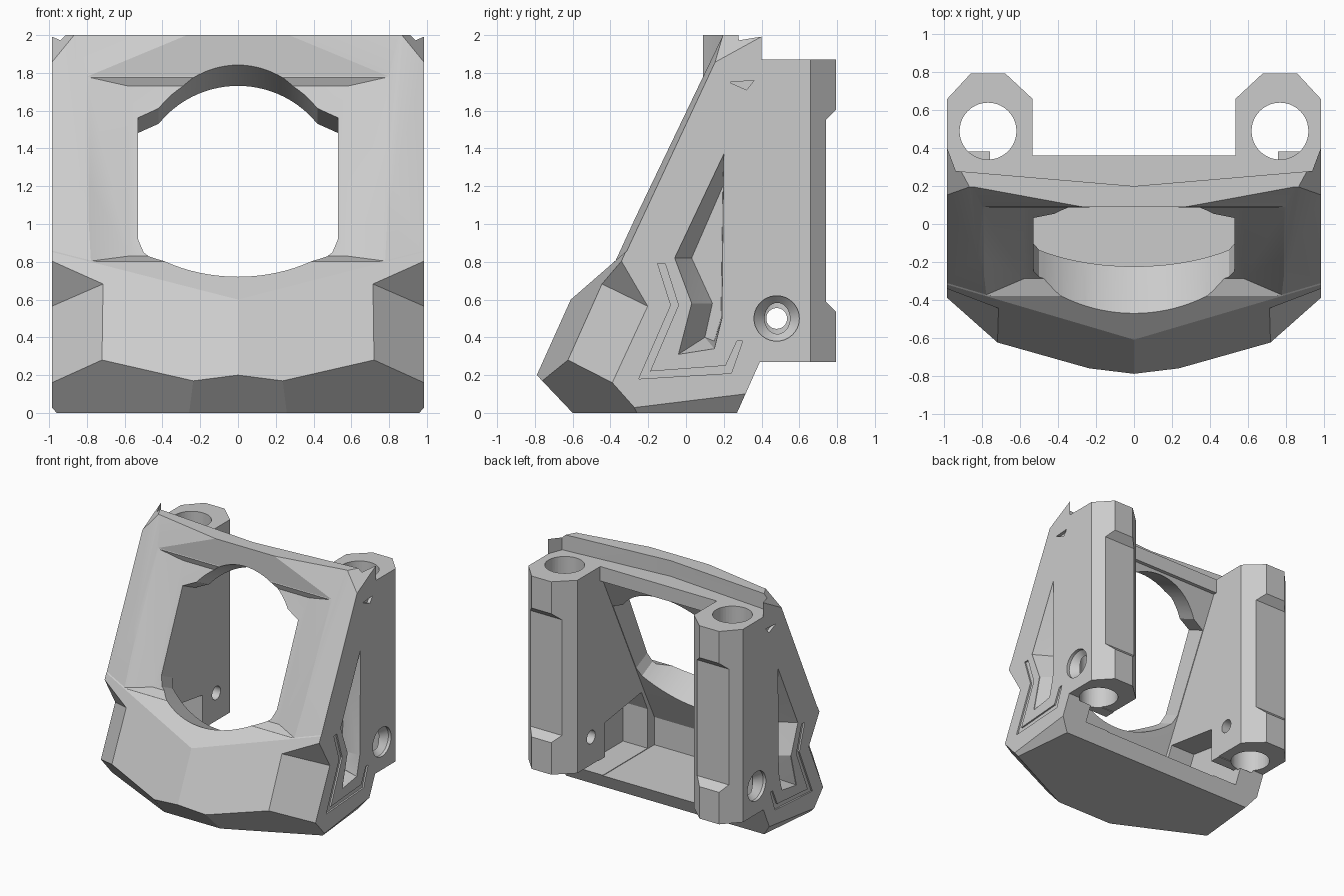
import bpy, bmesh
from math import sin, cos, asin, radians
from mathutils import Vector

if "Cube" in bpy.data.objects:
    bpy.data.objects.remove(bpy.data.objects["Cube"], do_unlink=True)

grey = bpy.data.materials.new("plain grey")
grey.use_nodes = True
grey.diffuse_color = (0.6, 0.6, 0.6, 1)
grey.node_tree.nodes["Principled BSDF"].inputs["Base Color"].default_value = (0.6, 0.6, 0.6, 1)


def finish(name, bm):
    bmesh.ops.triangulate(bm, faces=bm.faces[:])
    bmesh.ops.recalc_face_normals(bm, faces=bm.faces[:])
    mesh = bpy.data.meshes.new(name)
    bm.to_mesh(mesh)
    bm.free()
    mesh.materials.append(grey)
    ob = bpy.data.objects.new(name, mesh)
    bpy.context.collection.objects.link(ob)
    return ob


def solid(name, low, high, inside, planes, sx=1):
    """Box trimmed by planes, each given by three points; keeps the inside point."""
    bm = bmesh.new()
    bmesh.ops.create_cube(bm, size=1)
    for v in bm.verts:
        v.co = [(high if c > 0 else low)[i] for i, c in enumerate(v.co)]
    for plane in planes:
        a, b, c = map(Vector, plane)
        normal = (b - a).cross(c - a).normalized()
        if normal.dot(Vector(inside) - a) > 0:
            normal = -normal
        bmesh.ops.bisect_plane(bm, geom=bm.verts[:] + bm.edges[:] + bm.faces[:], dist=1e-5,
                               plane_co=a, plane_no=normal, clear_outer=True)
        rim = [e for e in bm.edges if e.is_boundary]
        if rim:
            bmesh.ops.holes_fill(bm, edges=rim, sides=0)
    bmesh.ops.remove_doubles(bm, verts=bm.verts[:], dist=1e-4)
    for v in bm.verts:
        v.co.x *= sx
    return finish(name, bm)


def loft(name, *rings):
    """Closed solid through matching outlines."""
    bm = bmesh.new()
    loops = [[bm.verts.new(p) for p in ring] for ring in rings]
    n = len(loops[0])
    bm.faces.new(loops[0])
    bm.faces.new(loops[-1][::-1])
    for a, b in zip(loops, loops[1:]):
        for i in range(n):
            j = (i + 1) % n
            bm.faces.new((a[i], b[i], b[j], a[j]))
    return finish(name, bm)


def volume(mesh):
    bm = bmesh.new()
    bm.from_mesh(mesh)
    size = abs(bm.calc_volume())
    bm.free()
    return size


def combine(target, tool, op="DIFFERENCE"):
    """Apply a boolean, with a second solver if the first one does not add or remove as it should."""
    before = volume(target.data)
    low, high = (0.5 * before, before - 1e-6) if op == "DIFFERENCE" else (before + 1e-6, 2.5 * before)
    for solver in ("MANIFOLD", "EXACT"):
        mod = target.modifiers.new("join", "BOOLEAN")
        mod.operation, mod.solver, mod.object = op, solver, tool
        graph = bpy.context.evaluated_depsgraph_get()
        mesh = bpy.data.meshes.new_from_object(target.evaluated_get(graph))
        target.modifiers.clear()
        if low < volume(mesh) < high:
            target.data = mesh
            break
    bpy.data.objects.remove(tool, do_unlink=True)


def across(outline, x):
    return [(x, y, z) for y, z in outline]


def flat(outline, z):
    return [(x, y, z) for x, y in outline]


def circle(a, b, r, n=40):
    return [(a + r * cos(radians(360 * i / n)), b + r * sin(radians(360 * i / n))) for i in range(n)]


def both(plane):
    return [plane, [(-x, y, z) for x, y, z in plane]]


def slope(z):
    return -0.38 + 0.48 * (z - 0.8)


# Sloping upper shell
front = [(-0.8, -0.38, 0.8), (0.8, -0.38, 0.8), (0, slope(2), 2)]
cheek = [(0.8, -0.38, 0.8), (0.985, -0.34, 0.8), (0.87, slope(2), 2)]
bow = [(0, -0.61, 0.6), (0, -0.79, 0.2), (0.72, -0.625, 0.28)]
inner_bow = [(x, y + 0.005, z) for x, y, z in bow]
tip = [(0.87, 0.2, 2), (0.985, 0.16, 1.86), (0.985, 0.42, 2.003)]
shell = solid("guard_shell", (-0.985, -0.9, 0.3), (0.985, 0.4, 2), (0, 0.2, 1),
              [front] + both(cheek) + both(inner_bow) + both(tip))

# Lower skirt with a faceted bow
shelf = [(-0.8, -0.38, 0.8), (0.8, -0.38, 0.8), (0, -0.61, 0.6)]
keel = [(0, -0.6, 0), (1, -0.6, 0), (0, -0.79, 0.2)]
bilge = [(0.985, -0.39, 0.16), (0.72, -0.625, 0.28), (0.96, -0.26, 0)]
edge = [(0.985, -0.26, 0.03), (0.985, 0.31, 0.1), (0.96, -0.26, 0)]
tail = [(0, 0.27, 0), (1, 0.27, 0), (0, 0.38, 0.245)]
skirt = solid("skirt", (-0.985, -0.9, 0), (0.985, 0.39, 1.2), (0, 0, 0.3),
              [shelf, keel, tail] + both(bow) + both(bilge) + both(edge))
combine(shell, skirt, "UNION")

# Brow over the opening
wing = [(0.27, 0.09, 2), (0.87, 0.2, 2), (0.8, 0.09, 1.78)]
brow = solid("brow", (-0.87, 0.09, 1.782), (0.87, 0.25, 2), (0, 0.2, 1.9), both(wing))
combine(shell, brow, "UNION")

# Top lip: drop the rear of the roof to the post height
lip = [(-1.06, 0.6), (-0.94, 0.28), (0, 0.2), (0.94, 0.28), (1.06, 0.6)]
combine(shell, loft("lip_cut", flat(lip, 1.87), flat(lip, 2.2)))

# Rear posts
post = [(0.535, 0.33), (0.985, 0.33), (0.985, 0.66), (0.86, 0.795), (0.68, 0.795), (0.535, 0.66)]
for s in (1, -1):
    plan = [(s * x, y) for x, y in post]
    combine(shell, loft("post", flat(plan, 0.27), flat(plan, 1.87)), "UNION")

# Lower front corner notches
chamfer = [(0.72, -0.44, 0.68), (0.72, -0.625, 0.28), (0.985, -0.39, 0.16)]
notch_roof = [(0.72, -0.44, 0.68), (0.985, -0.34, 0.8), (0.985, -0.2, 0.56)]
for s in (1, -1):
    combine(shell, solid("notch_cut", (0.6, -1, -0.1), (1.1, 0, 0.9), (0.95, -0.6, 0.4),
                         [chamfer, notch_roof], s))

# Hollow interior and its wider lower bay, open below the posts
cavity = [(0.95, 0.12), (-0.35, 0.12), (-0.35, 0.35), (-0.22, 0.61), (0.33, 1.75),
          (0.36, 1.75), (0.36, 1.95), (0.95, 1.95)]
combine(shell, loft("cavity_cut", across(cavity, -0.535), across(cavity, 0.535)))
bay = [(0.6, 0.125), (-0.26, 0.125), (-0.26, 0.45), (-0.18, 0.62), (0.3, 0.55), (0.3, 0.265), (0.6, 0.265)]
combine(shell, loft("bay_cut", across(bay, -0.76), across(bay, 0.76)))

# Bevelled frame around the opening
inward = Vector((0, 0.9, -0.43))


def on_slope(outline, depth):
    return [Vector((x, slope(z), z)) + inward * depth for x, z in outline]


outer = on_slope([(-0.8, 0.8), (0.8, 0.8), (0.8, 1.778), (-0.8, 1.778)], -0.003)
inner = on_slope([(-0.58, 0.86), (0.58, 0.86)], 0.07) + on_slope([(0.58, 1.745), (-0.58, 1.745)], 0.035)
combine(shell, loft("frame_cut", outer, inner))

# Arched opening through the sloping front
opening = [(-0.53, 0.95)]
for i in range(25):
    x = -0.5 + i / 24
    opening.append((x, 1.485 - 0.785 * cos(asin(x / 0.785))))
opening += [(0.53, 0.95), (0.53, 1.58)]
for i in range(25):
    x = 0.42 - 0.84 * i / 24
    opening.append((x, 1.29 + 0.54 * cos(asin(x / 0.54))))
opening.append((-0.53, 1.58))
combine(shell, loft("opening_cut", on_slope(opening, -0.3), on_slope(opening, 0.5)))

# Post reliefs, bores, bolt holes and side recesses
relief = [(0.74, 0.59), (0.82, 0.51), (0.82, 1.63), (0.74, 1.55)]
recess_out = [(0.2, 1.37), (-0.06, 0.82), (0.03, 0.58), (-0.04, 0.31), (0.15, 0.34), (0.19, 0.5)]
recess_in = [(0.195, 1.2), (0.03, 0.82), (0.14, 0.58), (0.1, 0.4), (0.15, 0.38), (0.185, 0.5)]
groove = [(-0.15, 0.79), (-0.08, 0.57), (-0.25, 0.18), (0.24, 0.21), (0.3, 0.38),
          (0.27, 0.38), (0.21, 0.25), (-0.19, 0.22), (-0.04, 0.57), (-0.11, 0.79)]
dent = [(0.23, 1.75), (0.36, 1.76), (0.32, 1.71)]
for s in (1, -1):
    def side(outline, x):
        return across(outline, s * x)

    combine(shell, loft("relief_cut", side(relief, 0.4), side(relief, 1.1)))
    bore = circle(s * 0.77, 0.49, 0.15)
    combine(shell, loft("bore_cut", flat(bore, 0.25), flat(bore, 1.95)))
    wide, narrow = circle(0.48, 0.5, 0.12), circle(0.48, 0.5, 0.055)
    combine(shell, loft("bolt_cut", side(wide, 1.1), side(wide, 0.96), side(narrow, 0.89), side(narrow, 0.45)))
    combine(shell, loft("recess_cut", side(recess_out, 1.05), side(recess_out, 0.98), side(recess_in, 0.83)))
    combine(shell, loft("groove_cut", side(groove, 0.972), side(groove, 1.05)))
    combine(shell, loft("dent_cut", side(dent, 0.96), side(dent, 1.05)))

bpy.ops.object.select_all(action="DESELECT")
shell.select_set(True)
bpy.context.view_layer.objects.active = shell
bpy.ops.object.shade_smooth_by_angle(angle=radians(15))
